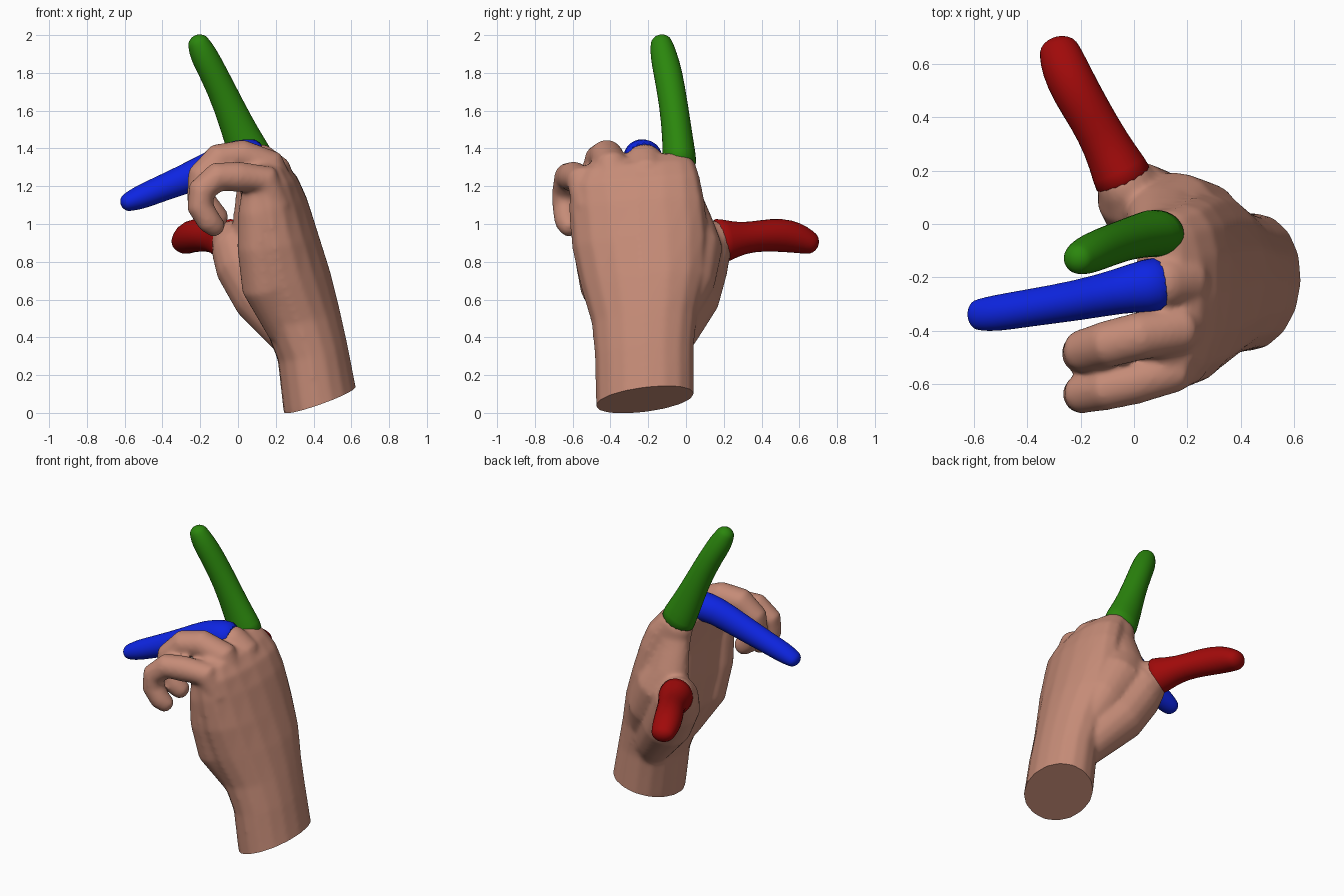
import bpy, bmesh, math
from mathutils import Vector


def material(name, rgb):
    m = bpy.data.materials.new(name)
    m.diffuse_color = (*rgb, 1)
    return m


SKIN = material("skin", (0.56, 0.26, 0.185))
RED = material("red", (0.35, 0.003, 0.003))
GREEN = material("green", (0.024, 0.24, 0.004))
BLUE = material("blue", (0.004, 0.018, 0.76))
SIDES = 16


def bridge(bm, rings):
    """Skin a list of vertex rings and close both ends."""
    for a, b in zip(rings, rings[1:]):
        for i in range(SIDES):
            j = (i + 1) % SIDES
            bm.faces.new((a[i], a[j], b[j], b[i]))
    bm.faces.new(rings[0][::-1])
    bm.faces.new(rings[-1])


def tube(bm, pts, ref):
    """Tube with flat root and round tip; pts are (x, y, z, radius along ref, other radius)."""
    c = [Vector(p[:3]) for p in pts]
    n = len(c)
    stations = []
    for i in range(n):
        t = (c[min(i + 1, n - 1)] - c[max(i - 1, 0)]).normalized()
        stations.append((c[i], t, pts[i][3], pts[i][-1]))
    p, t, a, b = stations[-1]
    stations += [(p + t * 0.8 * min(a, b) * math.sin(g), t, a * math.cos(g), b * math.cos(g))
                 for g in (0.5, 1.0, 1.4)]
    rings = []
    for p, t, a, b in stations:
        u = (ref - t * ref.dot(t)).normalized()
        v = t.cross(u)
        rings.append([bm.verts.new(p + u * a * math.cos(k) + v * b * math.sin(k))
                      for k in (2 * math.pi * i / SIDES for i in range(SIDES))])
    bridge(bm, rings)


def make_object(name, bm, mat):
    bmesh.ops.recalc_face_normals(bm, faces=bm.faces[:])
    me = bpy.data.meshes.new(name)
    bm.to_mesh(me)
    bm.free()
    me.materials.append(mat)
    ob = bpy.data.objects.new(name, me)
    bpy.context.collection.objects.link(ob)
    return ob


X, Y = Vector((1, 0, 0)), Vector((0, 1, 0))

# forearm and palm: sections (palm side x, z, back side x, z, y min, y max, lean to the palm)
sections = [
    (0.28, -0.15, 0.66, -0.03, -0.475, 0.04, 0.015),
    (0.24, 0.01, 0.625, 0.13, -0.478, 0.042, 0.015),
    (0.21, 0.28, 0.58, 0.36, -0.483, 0.042, 0.015),
    (0.14, 0.46, 0.54, 0.54, -0.50, 0.06, 0.02),
    (0.05, 0.66, 0.49, 0.74, -0.56, 0.11, 0.03),
    (0.025, 0.87, 0.43, 0.93, -0.605, 0.12, 0.03),
    (0.025, 1.07, 0.365, 1.13, -0.622, 0.10, 0.03),
    (0.01, 1.20, 0.315, 1.24, -0.615, 0.075, 0.02),
    (0.0, 1.28, 0.255, 1.32, -0.58, 0.05, 0.0),
    (0.05, 1.35, 0.18, 1.36, -0.50, 0.0, 0.0),
]
bm = bmesh.new()
rings = []
for xl, zl, xr, zr, y0, y1, lean in sections:
    ring = []
    for i in range(SIDES):
        k = 2 * math.pi * i / SIDES
        ck, sk = math.cos(k), math.sin(k)
        power = 0.85 if zl > 1.15 else 0.97
        ck = math.copysign(abs(ck) ** power, ck)
        sk = math.copysign(abs(sk) ** power, sk)
        ring.append(bm.verts.new(((xl + xr) / 2 + (xr - xl) / 2 * ck + lean * sk,
                                  (y0 + y1) / 2 + (y1 - y0) / 2 * sk,
                                  (zl + zr) / 2 + (zr - zl) / 2 * ck + 0.025 * sk)))
    rings.append(ring)
bridge(bm, rings)

# pad on the little finger's side of the palm
tube(bm, [(0.27, -0.33, 0.45, 0.12), (0.15, -0.43, 0.68, 0.135), (0.12, -0.475, 0.88, 0.125),
          (0.115, -0.495, 1.06, 0.115), (0.12, -0.50, 1.18, 0.10)], X)
# mound at the thumb root, and the web towards the back of the hand
tube(bm, [(0.36, -0.12, 0.32, 0.11), (0.28, -0.07, 0.44, 0.14), (0.13, 0.02, 0.62, 0.162),
          (0.03, 0.07, 0.79, 0.158), (-0.015, 0.12, 0.89, 0.137),
          (-0.036, 0.155, 0.905, 0.112, 0.122)], X)
tube(bm, [(0.36, -0.05, 0.50, 0.09), (0.26, 0.03, 0.70, 0.14, 0.125), (0.15, 0.06, 0.88, 0.165, 0.135),
          (0.11, 0.04, 1.0, 0.145, 0.105), (0.11, -0.0, 1.14, 0.125, 0.085),
          (0.11, -0.03, 1.22, 0.115, 0.085)], X)
# knuckles under the straight fingers
tube(bm, [(0.15, -0.03, 1.10, 0.115, 0.09), (0.12, -0.03, 1.20, 0.117, 0.09),
          (0.095, -0.034, 1.285, 0.114, 0.088)], X)
tube(bm, [(0.22, -0.20, 1.15, 0.10), (0.18, -0.21, 1.28, 0.105), (0.11, -0.222, 1.345, 0.098, 0.088)], Y)
# curled ring finger and little finger
tube(bm, [(0.23, -0.38, 1.15, 0.09), (0.16, -0.395, 1.31, 0.093), (0.02, -0.42, 1.358, 0.091),
          (-0.10, -0.45, 1.34, 0.089), (-0.19, -0.475, 1.25, 0.082), (-0.20, -0.485, 1.14, 0.075),
          (-0.14, -0.48, 1.06, 0.07), (-0.105, -0.47, 1.03, 0.062)], Y)
tube(bm, [(0.21, -0.52, 1.08, 0.075), (0.14, -0.55, 1.235, 0.085), (0.0, -0.595, 1.25, 0.082),
          (-0.11, -0.62, 1.25, 0.079), (-0.195, -0.635, 1.175, 0.075), (-0.20, -0.638, 1.09, 0.071),
          (-0.15, -0.63, 1.01, 0.066), (-0.12, -0.615, 0.985, 0.058)], Y)
hand = make_object("hand", bm, SKIN)

# fuse the skin parts into one smooth surface
m = hand.modifiers.new("fuse", 'REMESH')
m.mode = 'VOXEL'
m.voxel_size = 0.012
m = hand.modifiers.new("soften", 'SMOOTH')
m.factor = 0.5
m.iterations = 15
fused = hand.evaluated_get(bpy.context.evaluated_depsgraph_get())
bm = bmesh.new()
bm.from_mesh(fused.to_mesh())
fused.to_mesh_clear()
hand.modifiers.clear()

# clean slanted cut across the wrist
bmesh.ops.bisect_plane(bm, geom=bm.verts[:] + bm.edges[:] + bm.faces[:],
                       plane_co=(0.43, -0.215, 0.070), plane_no=(-0.325, -0.1, 0.95),
                       clear_inner=True)
bmesh.ops.holes_fill(bm, edges=[e for e in bm.edges if e.is_boundary], sides=0)
bmesh.ops.recalc_face_normals(bm, faces=bm.faces[:])
for f in bm.faces:
    f.material_index = 0
bm.to_mesh(hand.data)
bm.free()

# straight coloured fingers
fingers = {
    "thumb": (RED, X, [(-0.025, 0.135, 0.905, 0.122, 0.135), (-0.055, 0.20, 0.91, 0.108, 0.118),
                       (-0.105, 0.30, 0.925, 0.09, 0.082), (-0.16, 0.40, 0.938, 0.087, 0.085),
                       (-0.22, 0.50, 0.943, 0.092, 0.092), (-0.262, 0.59, 0.927, 0.09, 0.084),
                       (-0.28, 0.65, 0.902, 0.078, 0.065)]),
    "index_finger": (GREEN, X, [(0.095, -0.033, 1.29, 0.12, 0.094), (0.075, -0.035, 1.35, 0.115, 0.091),
                                (0.02, -0.045, 1.46, 0.10, 0.082),
                                (-0.05, -0.065, 1.63, 0.081, 0.077), (-0.13, -0.095, 1.80, 0.075, 0.078),
                                (-0.185, -0.12, 1.90, 0.075, 0.072), (-0.208, -0.13, 1.955, 0.06, 0.06)]),
    "middle_finger": (BLUE, Y, [(0.13, -0.22, 1.35, 0.109, 0.098), (0.05, -0.23, 1.36, 0.102, 0.096),
                                (-0.05, -0.25, 1.345, 0.086, 0.094), (-0.20, -0.285, 1.27, 0.077, 0.086),
                                (-0.40, -0.315, 1.19, 0.071, 0.07), (-0.52, -0.335, 1.14, 0.07, 0.066),
                                (-0.583, -0.34, 1.115, 0.06, 0.05)]),
}
objects = [hand]
for name, (mat, ref, pts) in fingers.items():
    bm = bmesh.new()
    tube(bm, pts, ref)
    ob = make_object(name, bm, mat)
    ob.modifiers.new("round", 'SUBSURF').levels = 1
    objects.append(ob)

# smooth shading, keeping the wrist cut sharp
for ob in objects:
    ob.select_set(True)
bpy.context.view_layer.objects.active = hand
bpy.ops.object.shade_smooth_by_angle(angle=math.radians(45))
